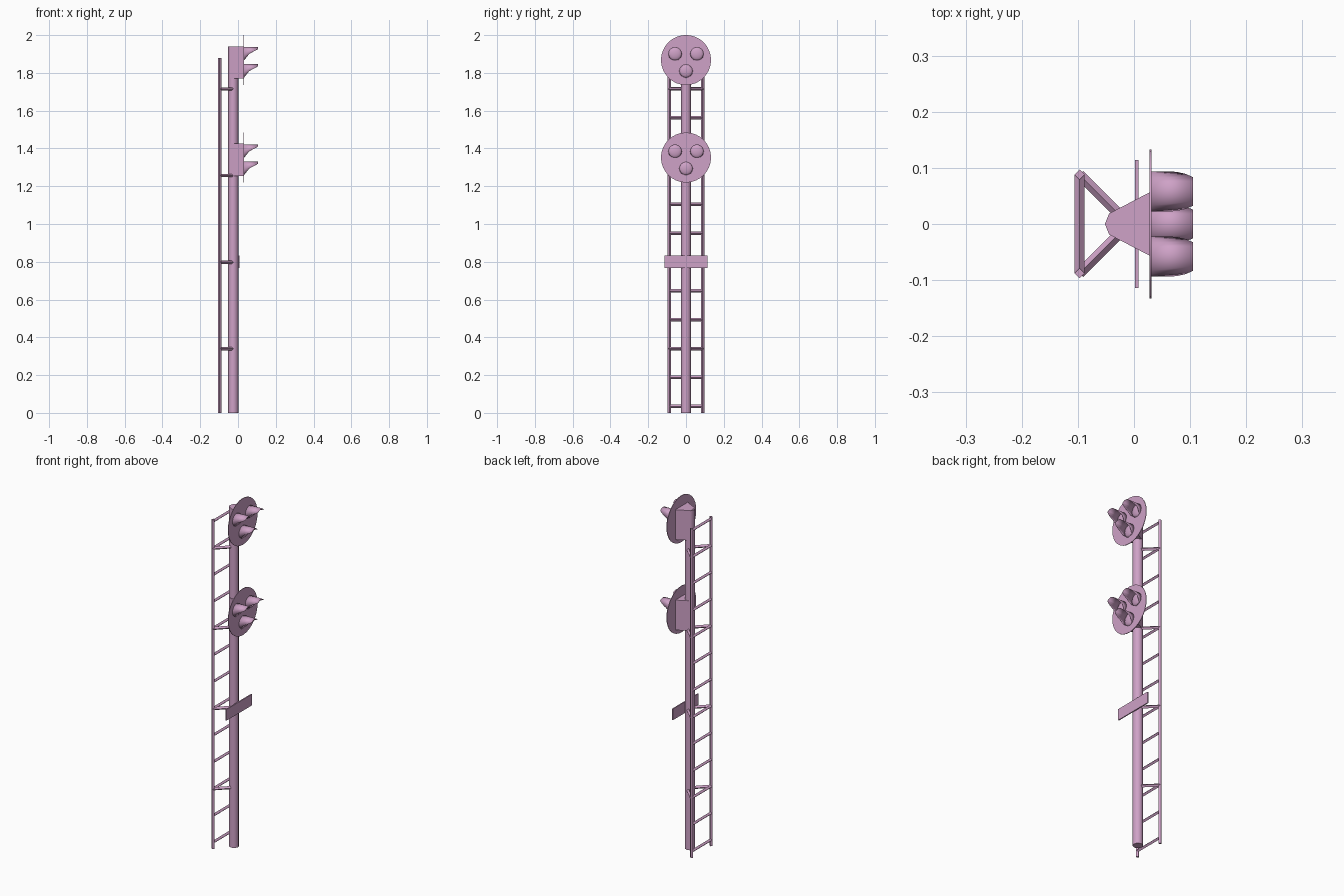
import bpy, bmesh, math
from mathutils import Vector

if "Cube" in bpy.data.objects:
    bpy.data.objects.remove(bpy.data.objects["Cube"])

paint = bpy.data.materials.new("mauve_paint")
paint.diffuse_color = (0.62, 0.36, 0.57, 1)
paint.use_nodes = True
paint.node_tree.nodes["Principled BSDF"].inputs["Base Color"].default_value = paint.diffuse_color


def finish(name, bm, smooth=None):
    bmesh.ops.recalc_face_normals(bm, faces=bm.faces)
    me = bpy.data.meshes.new(name)
    bm.to_mesh(me)
    bm.free()
    me.materials.append(paint)
    ob = bpy.data.objects.new(name, me)
    bpy.context.collection.objects.link(ob)
    if smooth:
        bpy.ops.object.select_all(action='DESELECT')
        bpy.context.view_layer.objects.active = ob
        ob.select_set(True)
        bpy.ops.object.shade_smooth_by_angle(angle=math.radians(smooth))
    return ob


def bar(bm, a, b, r, sides=4, turn=0.0):
    """Prism between two points."""
    a, b = Vector(a), Vector(b)
    d = (b - a).normalized()
    u = Vector((0, 0, 1)) if abs(d.z) < 0.9 else Vector((1, 0, 0))
    v = d.cross(u)
    rings = []
    for p in (a, b):
        rings.append([bm.verts.new(p + r * (math.cos(t) * u + math.sin(t) * v))
                      for t in (turn + 2 * math.pi * i / sides for i in range(sides))])
    for i in range(sides):
        j = (i + 1) % sides
        bm.faces.new((rings[0][i], rings[0][j], rings[1][j], rings[1][i]))
    bm.faces.new(rings[0])
    bm.faces.new(rings[1])


def visor(name, y, z, x=0.03, r=0.036, n=24):
    """Open tube whose underside is cut back in a curve."""
    bm = bmesh.new()
    base, tip = [], []
    for i in range(n):
        a = 2 * math.pi * i / n
        h = r * math.cos(a)
        if h >= 0.025:
            length = 0.075
        elif h >= 0:
            length = 0.03 + 0.045 * h / 0.025
        else:
            length = 0.001 + 0.029 * (h + r) / r
        p = Vector((x, y + r * math.sin(a), z + h))
        base.append(bm.verts.new(p))
        tip.append(bm.verts.new(p + Vector((length, 0, 0))))
    for i in range(n):
        j = (i + 1) % n
        bm.faces.new((base[i], base[j], tip[j], tip[i]))
    ob = finish(name, bm, 40)
    mod = ob.modifiers.new("wall", 'SOLIDIFY')
    mod.thickness = 0.0015


def lens(name, y, z, x=0.03, r=0.0345, depth=0.012, n=24):
    """Shallow dome behind the visor."""
    bm = bmesh.new()
    bmesh.ops.create_uvsphere(bm, u_segments=n, v_segments=12, radius=1)
    bmesh.ops.delete(bm, geom=[v for v in bm.verts if v.co.z < -0.01], context='VERTS')
    for v in bm.verts:
        c = v.co.copy()
        v.co = (x + depth * c.z, y + r * c.x, z + r * c.y)
    finish(name, bm, 60)


# Pole
PX = -0.025
bm = bmesh.new()
bar(bm, (PX, 0, 0), (PX, 0, 1.94), 0.027, 8)
finish("pole", bm, 50)

# Ladder rails, rungs and brackets
LX = -0.097
bm = bmesh.new()
for s in (-1, 1):
    bar(bm, (LX, s * 0.088, 0), (LX, s * 0.088, 1.88), 0.009)
finish("ladder_rails", bm)

bm = bmesh.new()
for i in range(13):
    z = 0.035 + 0.1528 * i
    bar(bm, (LX, -0.088, z), (LX, 0.088, z), 0.009)
finish("ladder_rungs", bm)

bm = bmesh.new()
for i in range(4):
    z = 0.34 + 0.4583 * i
    for s in (-1, 1):
        bar(bm, (LX, s * 0.088, z), (-0.03, s * 0.021, z), 0.009)
finish("ladder_brackets", bm)

# Number plate
bm = bmesh.new()
bmesh.ops.create_cube(bm, size=1)
for v in bm.verts:
    v.co = (0.005 + v.co.x * 0.006, v.co.y * 0.229, 0.8 + v.co.z * 0.064)
finish("plate", bm)

# Two signal heads
for label, zc in (("upper", 1.868), ("lower", 1.352)):
    # Tapered housing
    bm = bmesh.new()
    outline = [(0.029, -0.057), (0.029, 0.057), (-0.042, 0.02), (-0.042, -0.02)]
    face = bm.faces.new([bm.verts.new((x, y, zc - 0.098)) for x, y in outline])
    top = bmesh.ops.extrude_face_region(bm, geom=[face])
    bmesh.ops.translate(bm, vec=(0, 0, 0.171),
                        verts=[g for g in top["geom"] if isinstance(g, bmesh.types.BMVert)])
    finish(label + "_housing", bm)

    # Round backing board
    bm = bmesh.new()
    bar(bm, (0.028, 0, zc), (0.031, 0, zc), 0.1325, 32)
    finish(label + "_board", bm, 30)

    # Lamps
    for i, (y, dz) in enumerate(((-0.058, 0.033), (0.058, 0.033), (0, -0.058))):
        visor(f"{label}_visor_{i + 1}", y, zc + dz)
        lens(f"{label}_lens_{i + 1}", y, zc + dz)
